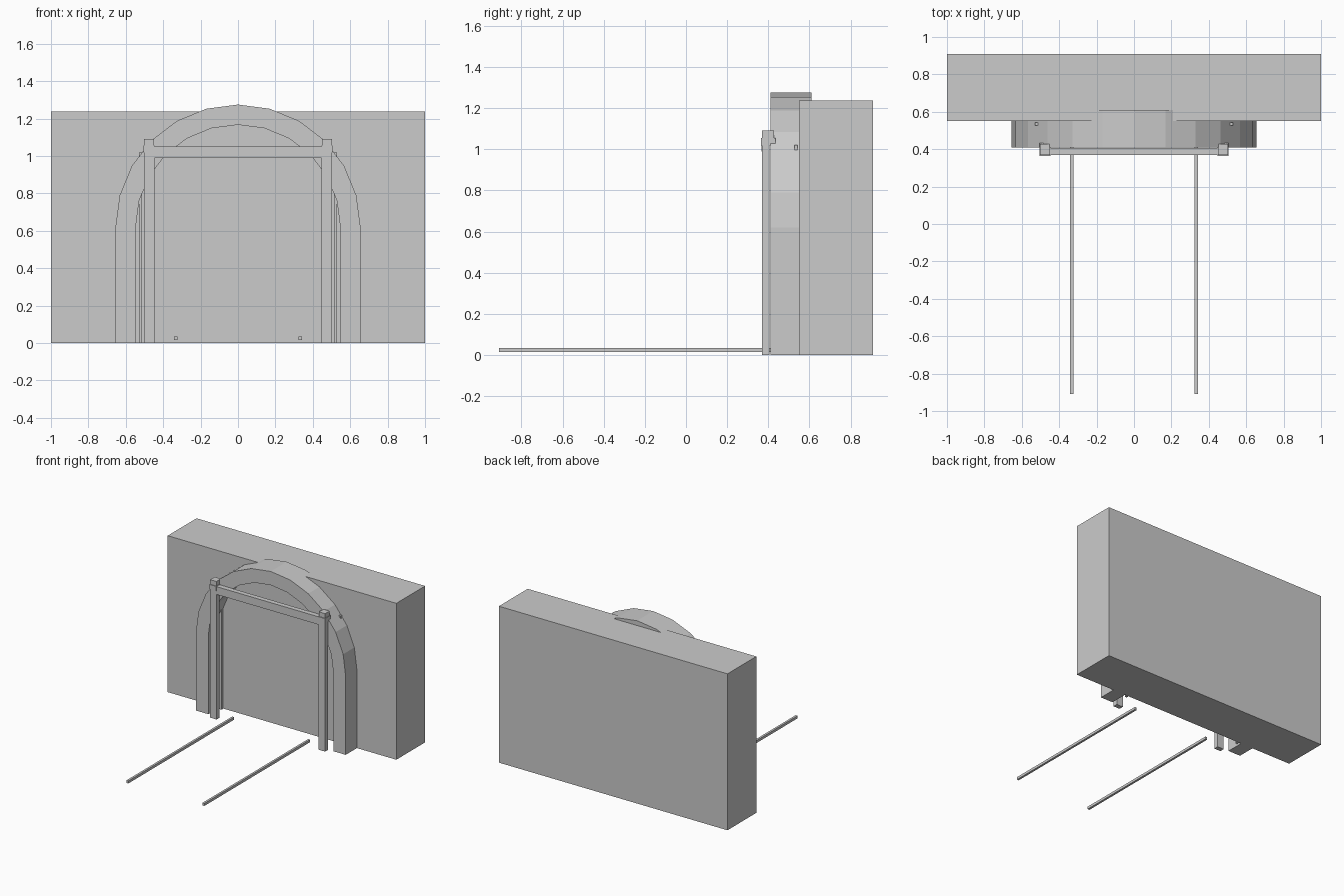
import bpy
import bmesh
import math

if "Cube" in bpy.data.objects:
    bpy.data.objects.remove(bpy.data.objects["Cube"])

stone = bpy.data.materials.new("plain_grey")
stone.diffuse_color = (0.6, 0.6, 0.6, 1)
stone.use_nodes = True
stone.node_tree.nodes["Principled BSDF"].inputs["Base Color"].default_value = stone.diffuse_color


def finish(name, bm):
    bmesh.ops.recalc_face_normals(bm, faces=bm.faces)
    mesh = bpy.data.meshes.new(name)
    bm.to_mesh(mesh)
    bm.free()
    mesh.materials.append(stone)
    obj = bpy.data.objects.new(name, mesh)
    bpy.context.collection.objects.link(obj)
    return obj


def box(name, x, y, z):
    """Box from (min, max) ranges on each axis."""
    bm = bmesh.new()
    bmesh.ops.create_cube(bm, size=1)
    for v in bm.verts:
        for i, (lo, hi) in enumerate((x, y, z)):
            v.co[i] = hi if v.co[i] > 0 else lo
    return finish(name, bm)


def arch_line(radius, spring, steps=12):
    """Horseshoe outline: straight legs and a half-circle on top."""
    pts = [(radius, 0)]
    for i in range(steps + 1):
        a = math.pi * i / steps
        pts.append((radius * math.cos(a), spring + radius * math.sin(a)))
    return pts + [(-radius, 0)]


# Wall block behind the opening
box("wall", (-1, 1), (0.55, 0.91), (0, 1.237))

# Tunnel arch, partly sunk into the wall
bm = bmesh.new()
rings = []
for outer, inner in zip(arch_line(0.655, 0.62), arch_line(0.547, 0.62)):
    corners = [(outer, 0.41), (inner, 0.41), (inner, 0.61), (outer, 0.61)]
    rings.append([bm.verts.new((p[0], y, p[1])) for p, y in corners])
for a, b in zip(rings, rings[1:]):
    for i in range(4):
        j = (i + 1) % 4
        bm.faces.new((a[i], a[j], b[j], b[i]))
bm.faces.new(rings[0])
bm.faces.new(rings[-1])
finish("arch", bm)

# Lintel of the door frame
box("lintel", (-0.45, 0.45), (0.368, 0.407), (0.99, 1.052))

# Mirrored parts: posts, post heads, caps, thin pipes and floor rails
for side, s in (("left", -1), ("right", 1)):
    def pair(part, x0, x1, y, z):
        box(f"{part}_{side}", tuple(sorted((s * x0, s * x1))), y, z)

    pair("post", 0.447, 0.503, (0.37, 0.407), (0, 1.02))
    pair("post_head", 0.446, 0.506, (0.364, 0.434), (1.018, 1.055))
    pair("post_cap", 0.448, 0.503, (0.37, 0.427), (1.055, 1.091))
    pair("pipe", 0.513, 0.529, (0.527, 0.543), (0, 1.02))
    pair("rail", 0.324, 0.341, (-0.908, 0.415), (0.015, 0.035))
